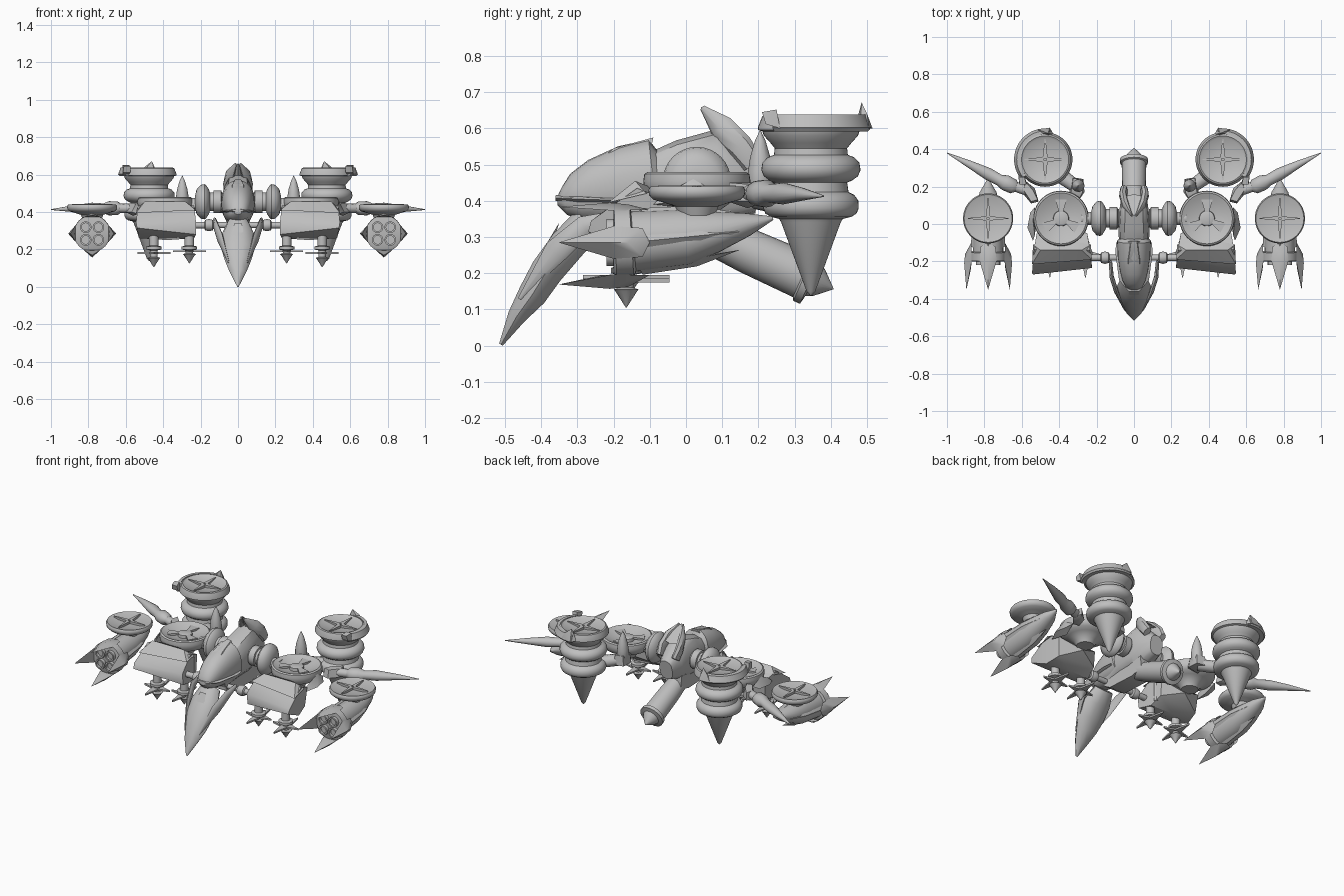
import bpy, bmesh, math
from mathutils import Vector, Matrix

grey = bpy.data.materials.new("plain grey")
grey.diffuse_color = (0.52, 0.52, 0.52, 1)


def finish(name, bm, mirror):
    bmesh.ops.remove_doubles(bm, verts=bm.verts, dist=0.0002)
    bmesh.ops.recalc_face_normals(bm, faces=bm.faces)
    me = bpy.data.meshes.new(name)
    bm.to_mesh(me)
    bm.free()
    me.materials.append(grey)
    ob = bpy.data.objects.new(name, me)
    bpy.context.collection.objects.link(ob)
    if mirror:
        ob.modifiers.new("other side", 'MIRROR').use_clip = False
    return ob


def skin(bm, rings, closed=True):
    vs = [[bm.verts.new(p) for p in r] for r in rings]
    n = len(vs[0])
    for a, b in zip(vs, vs[1:]):
        for i in range(n):
            j = (i + 1) % n
            bm.faces.new((a[i], a[j], b[j], b[i]))
    if closed:
        bm.faces.new(vs[0])
        bm.faces.new(vs[-1])


def lathe(name, profile, loc, axis=(0, 0, 1), mirror=True, seg=32):
    """Turn (radius, height) pairs round an axis through loc."""
    q = Vector((0, 0, 1)).rotation_difference(Vector(axis))
    rings = [[Vector(loc) + q @ Vector((max(r, .0005) * math.cos(2 * math.pi * i / seg),
              max(r, .0005) * math.sin(2 * math.pi * i / seg), h)) for i in range(seg)]
             for r, h in profile]
    bm = bmesh.new()
    skin(bm, rings)
    return finish(name, bm, mirror)


def sweep(name, path, mirror=True, seg=16, power=1.0):
    """Loft ellipses (x, y, z, half width, half height) along a path."""
    pts = [Vector(p[:3]) for p in path]
    rings = []
    for k, (x, y, z, w, h) in enumerate(path):
        t = (pts[min(k + 1, len(pts) - 1)] - pts[max(k - 1, 0)]).normalized()
        side = t.cross(Vector((0, 0, 1))).normalized()
        up = side.cross(t)
        ring = []
        for i in range(seg):
            a = 2 * math.pi * i / seg
            c, s = math.cos(a), math.sin(a)
            ring.append(pts[k] + side * w * math.copysign(abs(c) ** power, c)
                        + up * h * math.copysign(abs(s) ** power, s))
        rings.append(ring)
    bm = bmesh.new()
    skin(bm, rings)
    return finish(name, bm, mirror)


def hull(name, points, mirror=True):
    bm = bmesh.new()
    for p in points:
        bm.verts.new(p)
    bmesh.ops.convex_hull(bm, input=bm.verts)
    return finish(name, bm, mirror)


def blades(name, loc, count, r0, r1, w0, w1, thick, turn=0.0):
    """Radial vanes in a horizontal plane."""
    bm = bmesh.new()
    for k in range(count):
        m = Matrix.Translation(loc) @ Matrix.Rotation(turn + 2 * math.pi * k / count, 4, 'Z')
        skin(bm, [[m @ Vector((r, s * w, z)) for s, z in
                   ((-1, -thick), (1, -thick), (1, thick), (-1, thick))]
                  for r, w in ((r0, w0), (r1, w1))])
    return finish(name, bm, True)


# --- central body ---
sweep("canopy", [(0, -.355, .4, .02, .012), (0, -.335, .4, .045, .04), (0, -.3, .41, .062, .068),
                 (0, -.25, .425, .075, .09), (0, -.17, .44, .088, .112), (0, -.09, .45, .09, .12),
                 (0, -.08, .45, .08, .09)], False, 24, .9)
sweep("main_hull", [(0, -.22, .37, .06, .07), (0, -.1, .425, .08, .1), (0, .0, .45, .085, .12),
                    (0, .075, .465, .078, .135), (0, .13, .435, .07, .1), (0, .2, .425, .045, .06)],
      False, 12, .75)
sweep("canopy_sill", [(0, -.36, .408, .03, .008), (0, -.3, .405, .08, .012),
                      (0, -.15, .4, .1, .012), (0, -.1, .4, .095, .01)], False, 16)
hull("crest_plate", [(s * x, y, z) for s in (-1, 1) for x, y, z in
     ((.03, -.32, .44), (.03, -.2, .545), (.015, -.09, .575), (.05, -.1, .53), (.05, -.29, .44))], False)
sweep("beak", [(0, -.27, .34, .06, .05), (0, -.33, .275, .09, .052), (0, -.385, .205, .09, .048),
               (0, -.425, .14, .07, .042), (0, -.468, .08, .045, .027), (0, -.511, .003, .005, .006)],
      False, 10)
hull("beak_ridge", [(s * x, y, z) for s in (-1, 1) for x, y, z in
     ((.02, -.35, .34), (.035, -.39, .27), (.03, -.44, .19), (.01, -.49, .09), (.02, -.4, .18))], False)
sweep("cheek_blade", [(.125, -.2, .36, .008, .012), (.12, -.28, .33, .012, .03),
                      (.095, -.36, .26, .012, .035), (.05, -.46, .13, .003, .005)], True, 8)
# hooked crest behind the hull
sweep("rear_hook", [(.055, .185, .5, .02, .03), (.058, .15, .55, .022, .036),
                    (.042, .1, .6, .022, .038), (.012, .045, .657, .005, .008)], True, 8)
hull("rear_hook_cap", [(0, .04, .66), (.035, .1, .625), (-.035, .1, .625), (.04, .15, .58),
                       (-.04, .15, .58), (0, .08, .58), (0, .16, .575)], False)
# tail barrel
ax = Vector((0, .9, -.4)).normalized()
lathe("tail_barrel", [(.05, -.12), (.055, 0), (.062, .1), (.066, .265), (.075, .27), (.075, .29),
                      (.05, .295), (.04, .315), (.001, .358)], (0, .08, .302), ax, False, 24)
hull("belly_block", [(x, y, z) for x in (-.055, .055) for y, z in
     ((-.2, .31), (-.15, .28), (.05, .27), (.13, .29), (.12, .4), (-.2, .38))], False)

# --- shoulder joints ---
lathe("shoulder_disc", [(.05, .08), (.05, .15), (.065, .155), (.088, .17), (.094, .18), (.09, .2),
                        (.065, .222), (.03, .23)], (0, .03, .455), (1, 0, 0))
lathe("shoulder_hub", [(.035, .08), (.06, .09), (.06, .13), (.035, .135)], (0, .03, .455), (1, 0, 0))
lathe("shoulder_axle", [(.035, .08), (.035, .28)], (0, .03, .44), (1, 0, 0), True, 16)
lathe("nose_link", [(.016, .06), (.016, .13), (.028, .135), (.033, .155), (.028, .175), (.018, .18),
                    (.018, .26)], (0, -.18, .33), (1, 0, 0), True, 16)

# --- inner fans ---
lathe("inner_fan_dish", [(.05, .35), (.065, .375), (.1, .4), (.13, .41), (.145, .432), (.148, .455),
                         (.145, .474), (.136, .48), (.12, .473), (.08, .457), (.042, .45),
                         (.04, .468), (.03, .472)], (.39, .03, 0), seg=48)
blades("inner_fan_vanes", (.39, .03, .464), 3, .03, .1, .01, .03, .006, math.pi / 2)
hull("inner_fan_side_plate", [(.53, -.06, .42), (.53, .09, .42), (.57, -.02, .40), (.555, .06, .40),
                              (.54, .02, .46), (.52, .02, .38), (.54, -.09, .39)])
# armoured pod: a sloped front shell over a tucked keel
hull("inner_pod", [(.225, -.225, .28), (.225, -.235, .35), (.235, -.14, .435), (.54, -.27, .315),
                   (.545, -.262, .345), (.535, -.135, .435), (.235, -.13, .26), (.25, -.06, .3),
                   (.53, -.15, .26), (.51, -.06, .28), (.25, -.05, .4), (.52, -.05, .4),
                   (.38, -.11, .25), (.38, 0, .34)])
hull("inner_pod_brow", [(.225, -.19, .41), (.545, -.215, .395), (.28, -.14, .455), (.5, -.14, .455),
                        (.23, -.11, .42), (.54, -.11, .42), (.4, -.08, .43)])
lathe("inner_pod_post", [(.012, .28), (.012, .4)], (.25, -.1, 0), (0, 0, 1), True, 10)

# hanging spinners
for k, (x, drop) in enumerate(((.45, 0), (.26, .02))):
    lathe("spinner_%d" % k, [(.001, .105 + drop), (.03, .15 + drop), (.035, .155 + drop),
                             (.02, .16 + drop), (.02, .195), (.042, .2), (.042, .215), (.025, .22),
                             (.025, .29)], (x, -.165, 0), (0, 0, 1), True, 16)
    for d, (reach, turn) in enumerate(((.088, 0), (.12, math.pi / 2))):
        blades("spinner_blades_%d_%d" % (k, d), (x, -.165, .18 + drop / 2), 2, .01, reach,
               .024, .002, .005, turn)

# --- rear towers ---
tower = (.475, .345, 0)
lathe("tower", [(.001, .138), (.012, .15), (.082, .34), (.088, .35), (.112, .356), (.126, .365),
                (.132, .38), (.131, .4), (.12, .416), (.104, .424), (.1, .45), (.115, .457),
                (.13, .468), (.137, .485), (.134, .505), (.12, .52), (.102, .527), (.1, .545),
                (.112, .56), (.13, .58), (.134, .592), (.146, .596), (.146, .604), (.134, .634),
                (.126, .638), (.114, .63), (.03, .62)], tower, seg=48)
blades("tower_fan_blades", (.475, .345, .627), 4, .006, .11, .014, .002, .008)
bm = bmesh.new()  # curved guard round the outer back of the rim
arc = []
for k in range(29):
    a = math.radians(-40 + 5 * k)
    arc.append([Vector((.475 + r * math.cos(a), .345 + r * math.sin(a), z))
                for r, z in ((.135, .592), (.158, .592), (.166, .602), (.152, .638), (.134, .638))])
skin(bm, arc)
finish("tower_guard", bm, True)
hull("tower_guard_block", [(.595 + dx, .24 + dy, z) for dx, dy, z in
     ((-.02, -.02, .612), (.02, -.02, .612), (.022, .02, .6), (-.01, .02, .6),
      (-.02, -.03, .645), (.015, -.03, .645), (.022, .01, .652), (-.01, .01, .652))])
hull("tower_guard_tip", [(.43, .48, .6), (.52, .48, .6), (.45, .515, .6), (.52, .505, .6),
                         (.45, .475, .635), (.5, .5, .64), (.46, .485, .672)])
hull("tower_joint", [(.265, .17, .39), (.27, .24, .39), (.33, .25, .39), (.35, .15, .39),
                     (.275, .17, .45), (.275, .235, .45), (.325, .245, .45), (.34, .15, .45),
                     (.3, .12, .42)])
sweep("tower_arm", [(.31, .2, .41, .035, .035), (.38, .25, .4, .04, .035),
                    (.45, .32, .4, .03, .03)], True, 12)
lathe("upright_fin", [(.028, .42), (.034, .45), (.034, .48), (.028, .52), (.015, .565), (.001, .595)],
      (.298, .205, 0), seg=12)

# --- outer spikes ---
hull("spike_arm", [(.51, .12, .4), (.55, .11, .4), (.53, .19, .4), (.585, .235, .4), (.6, .17, .4),
                   (.515, .13, .45), (.55, .12, .45), (.54, .18, .45), (.58, .225, .445),
                   (.59, .18, .445), (.56, .17, .38)])
sweep("spike_link", [(.56, .175, .42, .028, .026), (.66, .208, .42, .026, .024)], True, 12)
sweep("spike", [(.625, .19, .42, .02, .02), (.645, .2, .42, .04, .036), (.69, .222, .42, .042, .038),
                (.72, .235, .42, .03, .026), (.78, .268, .42, .033, .03), (.88, .32, .418, .02, .018),
                (1.0, .38, .413, .002, .002)], True, 16)

# --- outer fans and gun pods ---
lathe("outer_fan_dish", [(.05, .36), (.06, .385), (.09, .395), (.12, .403), (.132, .415), (.134, .43),
                         (.128, .44), (.116, .436), (.06, .427), (.03, .425)], (.78, .03, 0), seg=48)
blades("outer_fan_blades", (.78, .03, .436), 4, .006, .108, .012, .002, .007)
sweep("gun_pod", [(.78, -.2, .285, .085, .085), (.78, -.195, .285, .098, .098),
                  (.78, -.15, .287, .098, .098), (.78, -.145, .288, .082, .084),
                  (.78, 0, .3, .078, .078), (.78, .08, .315, .068, .058),
                  (.78, .17, .335, .045, .032), (.78, .24, .352, .004, .005)], True, 24)
for k in range(4):
    a = math.radians(45 + 90 * k)
    lathe("gun_barrel_%d" % k, [(.031, 0), (.031, .02), (.022, .02), (.022, .004), (.001, .004)],
          (.78 + .048 * math.cos(a), -.2, .285 + .048 * math.sin(a)), (0, -1, 0), True, 16)
    d = Vector((math.cos(a + math.pi / 4), 0, math.sin(a + math.pi / 4)))
    t = Vector((-d.z, 0, d.x))
    c = Vector((.78, 0, .285))
    out = .128 if k != 0 else .11
    hull("pod_claw_%d" % k, [c + d * r + t * w + Vector((0, y, 0)) for r, w, y in
         ((.088, .045, -.2), (.088, -.045, -.2), (out, 0, -.21), (.09, .04, -.12), (.09, -.04, -.12),
          (.092, 0, -.24), (out - .012, 0, -.352), (out - .005, 0, -.16), (.09, 0, -.1))])
    # side fins running back along the pod
    hull("pod_fin_%d" % k, [c + d * r + t * w + Vector((0, y, .1 * (y + .15))) for r, w, y in
         ((.07, .03, -.13), (.07, -.03, -.13), (.092, 0, -.12), (.084, 0, .03),
          (.06, .025, .05), (.06, -.025, .05), (.05, 0, .15))])

bpy.ops.object.select_all(action='SELECT')
bpy.context.view_layer.objects.active = bpy.context.selected_objects[0]
bpy.ops.object.shade_smooth_by_angle(angle=math.radians(40))
